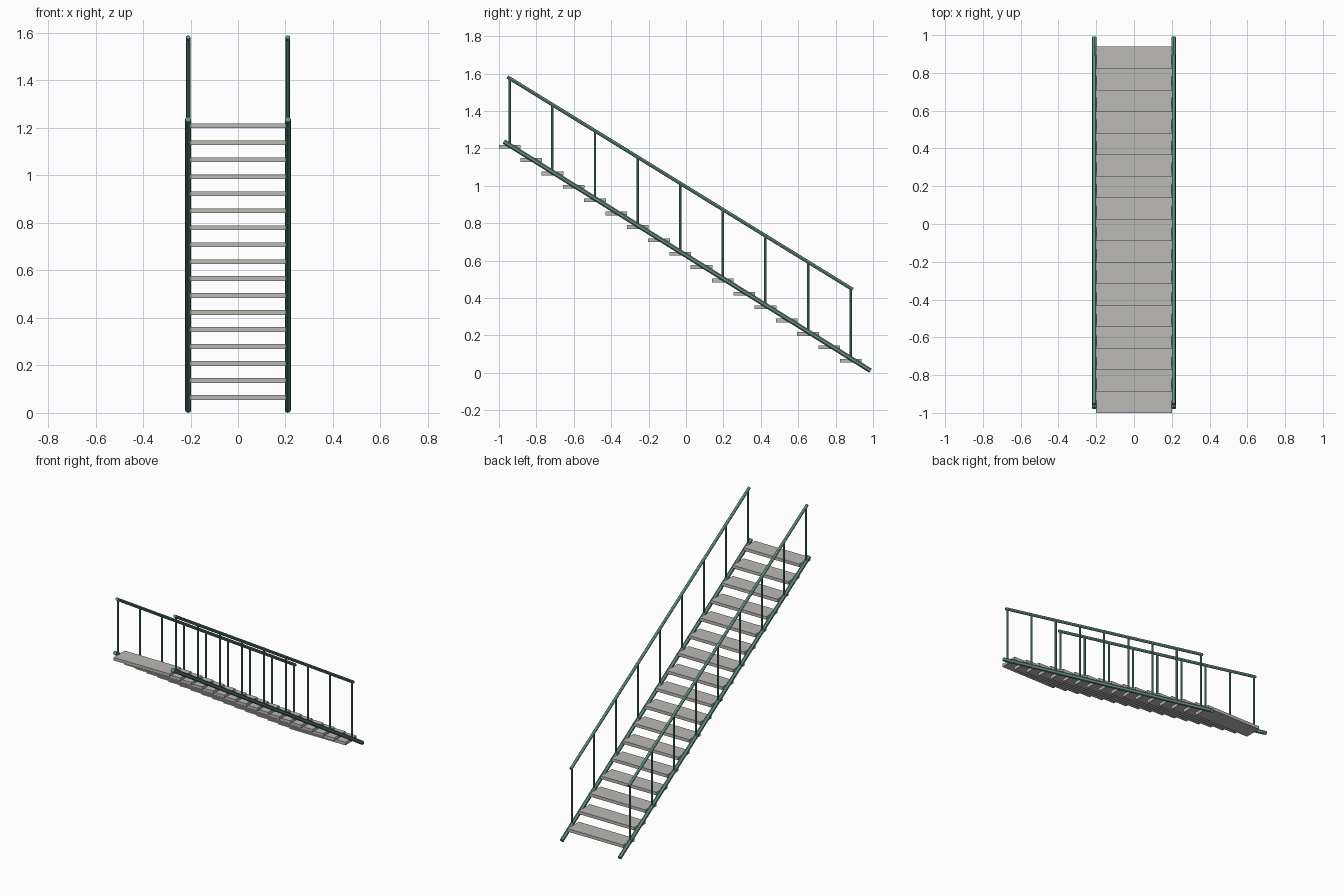
import bpy
from mathutils import Vector

cube = bpy.data.objects.get("Cube")
if cube:
    bpy.data.objects.remove(cube, do_unlink=True)


def material(name, rgb):
    m = bpy.data.materials.new(name)
    m.use_nodes = True
    m.diffuse_color = (*rgb, 1)
    m.node_tree.nodes["Principled BSDF"].inputs["Base Color"].default_value = (*rgb, 1)
    return m


green = material("green paint", (0.13, 0.28, 0.225))
grey = material("warm grey", (0.50, 0.49, 0.465))


def tube(name, start, end, radius, sides=12):
    a, b = Vector(start), Vector(end)
    bpy.ops.mesh.primitive_cylinder_add(vertices=sides, radius=radius,
                                        depth=(b - a).length, location=(a + b) / 2)
    ob = bpy.context.object
    ob.name = name
    ob.rotation_euler = (b - a).to_track_quat('Z', 'Y').to_euler()
    ob.data.materials.append(green)
    bpy.ops.object.shade_smooth_by_angle()
    return ob


# Treads, descending from the front to the back
STEPS = 17
RUN, RISE = 0.1139, 0.0715
for i in range(STEPS):
    bpy.ops.mesh.primitive_cube_add(size=1, location=(0, -0.942 + i * RUN, 1.209 - i * RISE))
    tread = bpy.context.object
    tread.name = f"tread_{i + 1}"
    tread.scale = (0.404, 0.116, 0.02)
    tread.data.materials.append(grey)

# Stringers, handrails and posts on both sides
SLOPE = RISE / RUN
for side, x in (("left", 0.21), ("right", -0.21)):
    tube(f"{side}_stringer", (x, -0.974, 1.236), (x, 0.987, 0.011), 0.0125)
    tube(f"{side}_handrail", (x, -0.955, 1.582), (x, 0.892, 0.445), 0.0095)
    for i in range(9):
        y = -0.942 + i * 2 * RUN
        base = 1.216 - (y + 0.942) * SLOPE
        top = 1.574 - (y + 0.955) * 0.6156
        tube(f"{side}_post_{i + 1}", (x, y, base), (x, y, top), 0.0065, 8)
